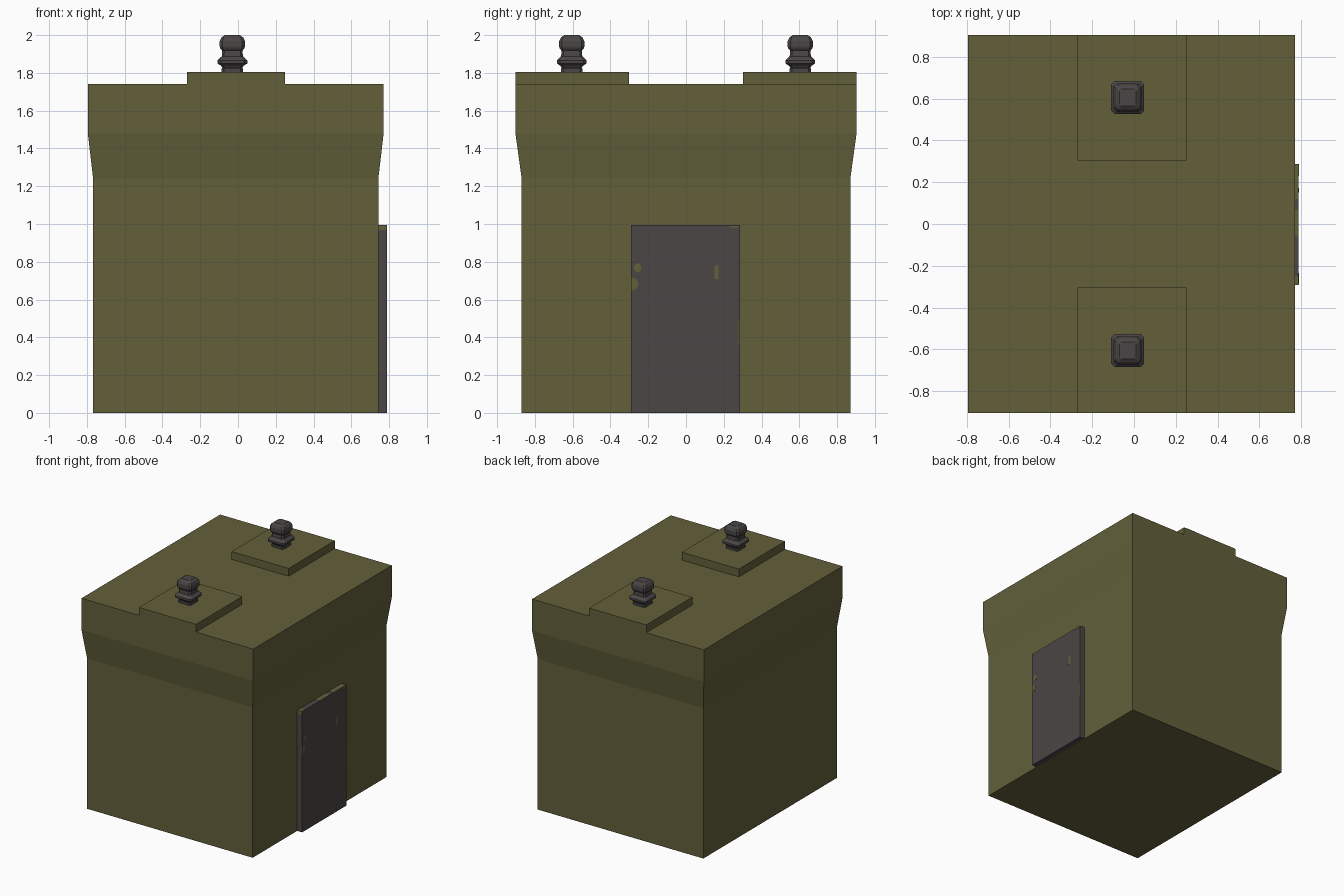
import bpy, bmesh

if "Cube" in bpy.data.objects:
    bpy.data.objects.remove(bpy.data.objects["Cube"])


def material(name, rgb):
    m = bpy.data.materials.new(name)
    m.diffuse_color = (*rgb, 1.0)
    m.use_nodes = True
    m.node_tree.nodes["Principled BSDF"].inputs["Base Color"].default_value = m.diffuse_color
    return m


OLIVE = material("olive", (0.123, 0.116, 0.042))
GREY = material("dark grey", (0.070, 0.061, 0.061))


def loft(name, rings, mat):
    """Bridge equal-length point rings and cap both ends."""
    bm = bmesh.new()
    loops = [[bm.verts.new(p) for p in ring] for ring in rings]
    n = len(loops[0])
    for a, b in zip(loops, loops[1:]):
        for i in range(n):
            j = (i + 1) % n
            bm.faces.new((a[i], a[j], b[j], b[i]))
    bm.faces.new(loops[0][::-1])
    bm.faces.new(loops[-1])
    bmesh.ops.recalc_face_normals(bm, faces=bm.faces)
    me = bpy.data.meshes.new(name)
    bm.to_mesh(me)
    bm.free()
    me.materials.append(mat)
    ob = bpy.data.objects.new(name, me)
    bpy.context.collection.objects.link(ob)
    return ob


def rect(x0, x1, y0, y1, z):
    return [(x0, y0, z), (x1, y0, z), (x1, y1, z), (x0, y1, z)]


def box(name, x0, x1, y0, y1, z0, z1, mat):
    return loft(name, [rect(x0, x1, y0, y1, z) for z in (z0, z1)], mat)


def chamfered(cx, cy, h, z):
    """Square ring with slightly cut corners."""
    c = h * 0.78
    pts = [(-c, -h), (c, -h), (h, -c), (h, c), (c, h), (-c, h), (-h, c), (-h, -c)]
    return [(cx + x, cy + y, z) for x, y in pts]


# Main body, flaring into a wider parapet
body_profile = [(0.755, 0.87, 0), (0.755, 0.87, 1.24), (0.783, 0.903, 1.48), (0.783, 0.903, 1.74)]
cx = -0.012
loft("body", [rect(cx - hx, cx + hx, -hy, hy, z) for hx, hy, z in body_profile], OLIVE)

# Raised roof pads with a turned square finial on each
finial_profile = [(0.057, 1.80), (0.057, 1.822), (0.052, 1.826), (0.060, 1.838), (0.079, 1.850),
                  (0.079, 1.866), (0.056, 1.888), (0.054, 1.918), (0.064, 1.930), (0.067, 1.940),
                  (0.067, 1.968), (0.057, 1.988), (0.040, 2.0)]
for side, s in (("front", -1), ("back", 1)):
    y0, y1 = sorted((s * 0.303, s * 0.903))
    box(side + "_roof_pad", -0.27, 0.25, y0, y1, 1.735, 1.805, OLIVE)
    loft(side + "_finial", [chamfered(-0.03, s * 0.605, h, z) for h, z in finial_profile], GREY)

# Door slab on the right side
DX, Y0, Y1, DZ = 0.788, -0.29, 0.287, 0.995
box("door", 0.735, DX, Y0, Y1, 0, DZ, GREY)

# Worn olive patches on the door face (y, z outlines)
T = 0.002
patches = {
    "upper_spot": [(-0.275, 0.76), (-0.262, 0.745), (-0.245, 0.747), (-0.234, 0.768),
                   (-0.245, 0.79), (-0.265, 0.79), (-0.275, 0.78)],
    "lower_spot": [(Y0, 0.648), (-0.272, 0.65), (-0.255, 0.668), (-0.253, 0.69),
                   (-0.267, 0.712), (Y0, 0.718)],
    "slot": [(0.15, 0.71), (0.172, 0.71), (0.172, 0.78), (0.15, 0.78)],
    "edge_wear": [(0.279, 0.36), (Y1, 0.36), (Y1, 0.49), (0.279, 0.49)],
    "corner_wear": [(0.23, 0.982), (0.28, 0.982), (0.28, 0.99), (0.23, 0.99)],
}
for name, pts in patches.items():
    loft("door_" + name, [[(x, y, z) for y, z in pts] for x in (DX - T, DX + T / 2)], OLIVE)

# Worn olive patches along the door top and the upper end of its front edge
for i, (a, b) in enumerate(((0.12, Y1), (-0.06, 0.07), (Y0, -0.25))):
    box(f"door_top_wear_{i + 1}", 0.74, DX, a, b, DZ - T, DZ + T / 2, OLIVE)
box("door_side_wear", 0.74, DX, Y0 - T / 2, Y0 + T, 0.967, DZ, OLIVE)
